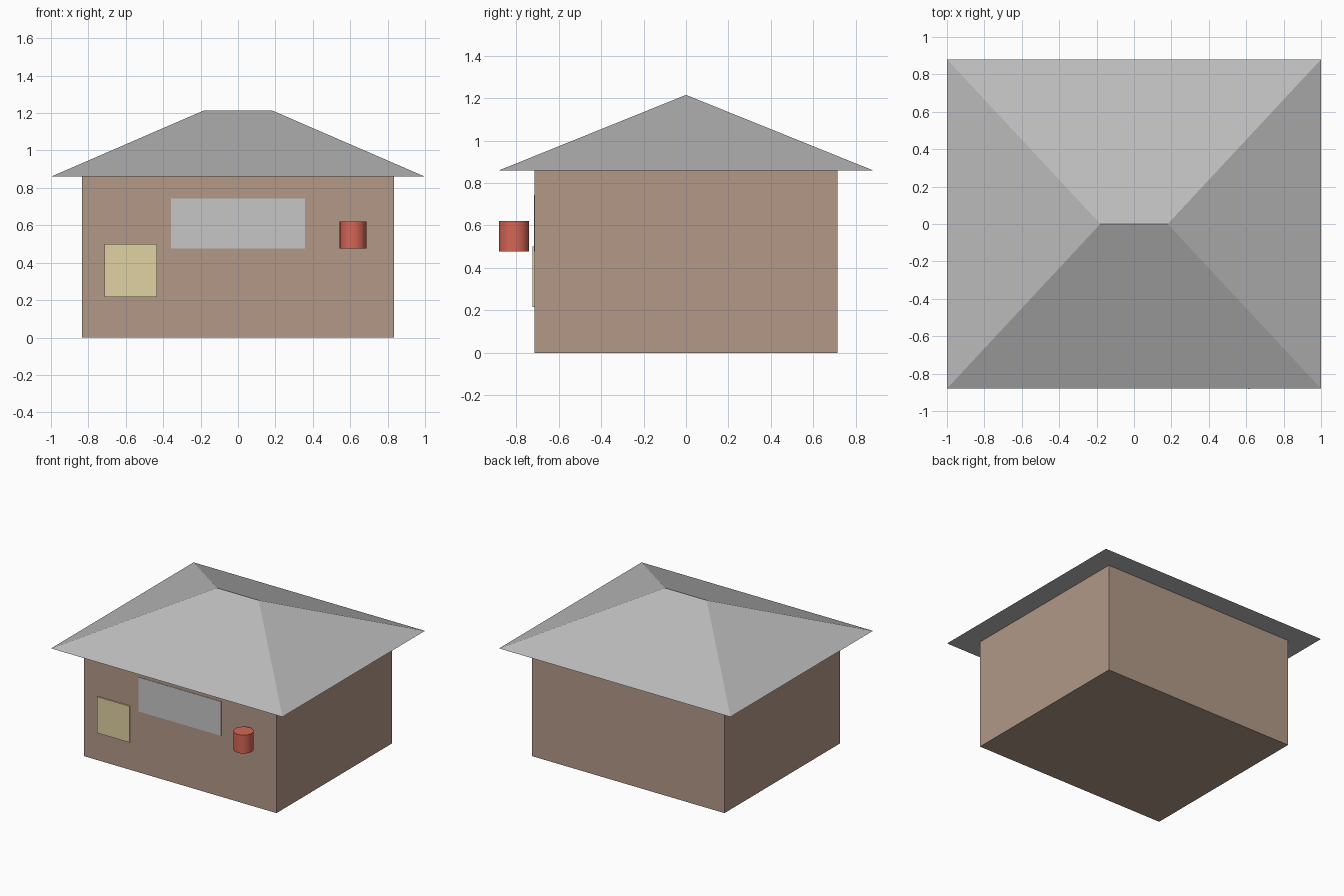
import bpy
import math

if "Cube" in bpy.data.objects:
    bpy.data.objects.remove(bpy.data.objects["Cube"])


def srgb(r, g, b):
    """Convert 0-255 display values to linear RGBA."""
    def lin(c):
        c /= 255
        return c / 12.92 if c <= 0.04045 else ((c + 0.055) / 1.055) ** 2.4
    return (lin(r), lin(g), lin(b), 1)


def material(name, rgb):
    m = bpy.data.materials.new(name)
    m.diffuse_color = srgb(*rgb)
    m.use_nodes = True
    m.node_tree.nodes["Principled BSDF"].inputs["Base Color"].default_value = m.diffuse_color
    return m


brown = material("wall_brown", (178, 153, 135))
roof_grey = material("roof_grey", (187, 187, 187))
glass_grey = material("window_grey", (198, 198, 198))
cream = material("panel_cream", (224, 210, 163))
red = material("lantern_red", (214, 101, 86))


def box(name, x, y, z, mat):
    """Box spanning the given (min, max) ranges."""
    bpy.ops.mesh.primitive_cube_add(
        size=1, location=[sum(r) / 2 for r in (x, y, z)])
    ob = bpy.context.object
    ob.name = name
    ob.scale = [r[1] - r[0] for r in (x, y, z)]
    bpy.ops.object.transform_apply(location=False, rotation=False, scale=True)
    ob.data.materials.append(mat)
    return ob


# Walls
box("walls", (-0.833, 0.833), (-0.714, 0.714), (0, 0.862), brown)

# Hipped roof: rectangular eaves rising to a short ridge
eave, depth, ridge, z0, z1 = 1.0, 0.88, 0.18, 0.86, 1.215
verts = [(-eave, -depth, z0), (eave, -depth, z0), (eave, depth, z0),
         (-eave, depth, z0), (-ridge, 0, z1), (ridge, 0, z1)]
faces = [(3, 2, 1, 0), (0, 1, 5, 4), (1, 2, 5), (2, 3, 4, 5), (3, 0, 4)]
mesh = bpy.data.meshes.new("roof")
mesh.from_pydata(verts, [], faces)
mesh.materials.append(roof_grey)
roof = bpy.data.objects.new("roof", mesh)
bpy.context.collection.objects.link(roof)

# Wide window and square panel on the front wall
box("window", (-0.357, 0.357), (-0.717, -0.712), (0.477, 0.744), glass_grey)
box("front_panel", (-0.714, -0.432), (-0.724, -0.712), (0.217, 0.5), cream)

# Round lantern hanging in front of the wall
bpy.ops.mesh.primitive_cylinder_add(
    vertices=32, radius=0.071, depth=0.144, location=(0.615, -0.81, 0.549))
lantern = bpy.context.object
lantern.name = "lantern"
lantern.data.materials.append(red)
bpy.ops.object.shade_smooth_by_angle(angle=math.radians(30))
